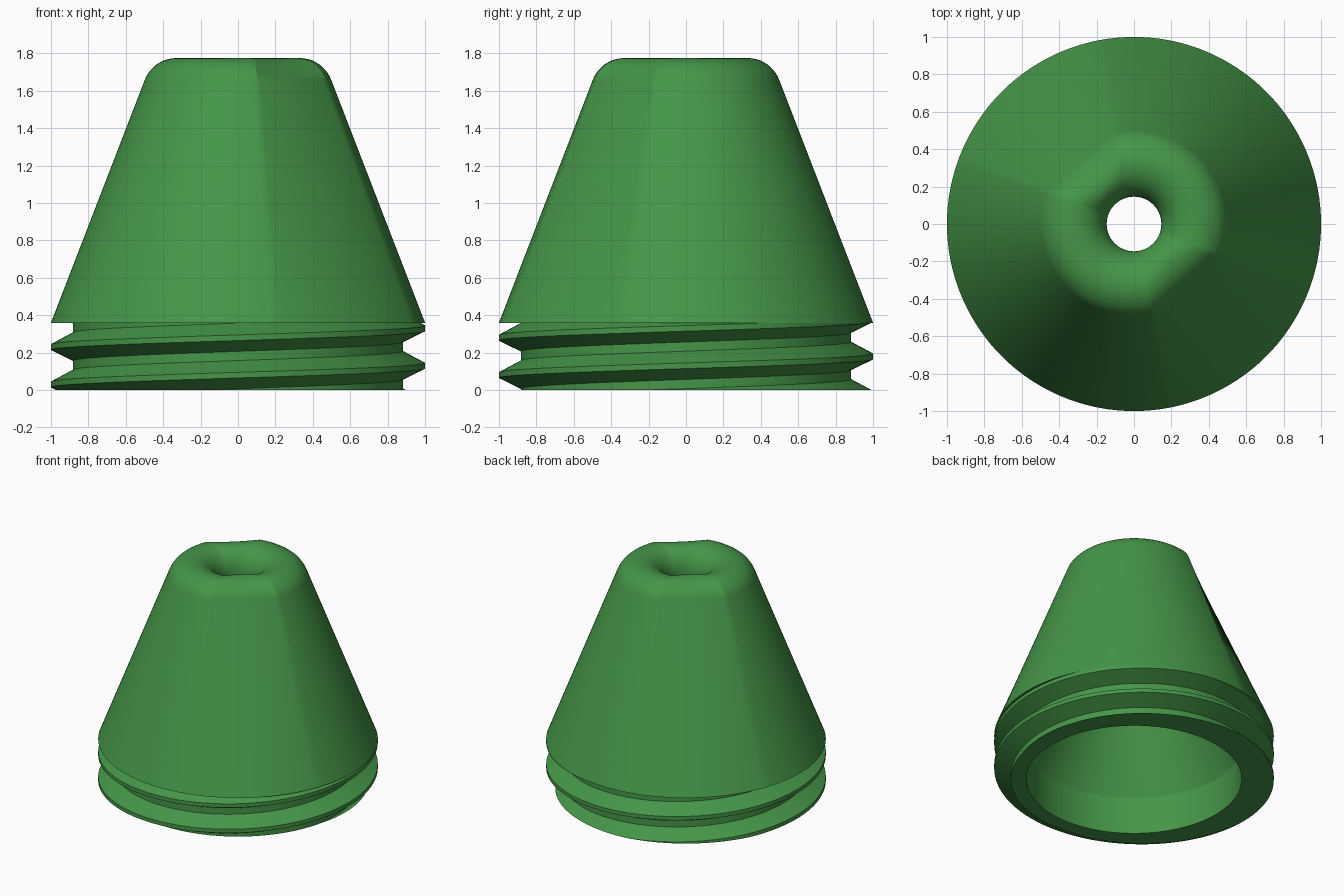
import bpy, bmesh, math

if "Cube" in bpy.data.objects:
    bpy.data.objects.remove(bpy.data.objects["Cube"])

SEG = 180            # steps around the axis
PITCH = 0.2          # rise of the thread per turn
NECK = 0.36          # height of the threaded neck
ROOT, CREST = 0.882, 1.0
BORE = 0.77          # inner radius of the neck
FLATS, HALF = (131, 311), 29   # directions and half width of the two flats
# one turn of the thread section: (height offset, radius)
TOOTH = [(-0.015, CREST), (0.015, CREST), (0.078, ROOT), (0.127, ROOT)]


def tooth_radius(d):
    """Radius of the thread at height d above a crest centre."""
    d = (d + 0.015) % PITCH - 0.015
    pts = TOOTH + [(PITCH - 0.015, CREST)]
    for (z0, r0), (z1, r1) in zip(pts, pts[1:]):
        if d <= z1:
            return r0 + (r1 - r0) * (d - z0) / (z1 - z0)
    return CREST


def flat_depth(angle):
    """How far the flats pull in the top of the cone at one angle."""
    for f in FLATS:
        d = abs(math.degrees(angle) - f)
        if d < HALF:
            return 0.5 * (1 - math.cos(math.radians(HALF)) / math.cos(math.radians(d)))
    return 0.0


def section(angle):
    """Closed (radius, height) section of the wall at one angle."""
    base = 0.13 + PITCH * angle / (2 * math.pi)
    pts = [(BORE, 0.0)]
    # helical thread, cut off flat at both ends of the neck
    for k in range(-2, 3):
        for dz, r in TOOTH:
            z = base + k * PITCH + dz
            zc = min(max(z, 0.0), NECK)
            pts.append((r if zc == z else tooth_radius(zc - base), zc))
    # cone with two flats that fade out downwards, and rounded lip into the hole
    pts.append((1.0, NECK))
    dent = flat_depth(angle)
    for i in range(25):
        a = math.radians(21.2 + (180 - 21.2) * i / 24)
        c = math.cos(a)
        r = 0.33 + (0.18 if c > 0 else 0.184) * c - dent * min(1, 1 + c)
        pts.append((r, 1.595 + 0.18 * math.sin(a)))
    # hollow inside
    pts += [(0.146, 1.55), (BORE, 0.29)]
    return pts


bm = bmesh.new()
columns = []
for s in range(SEG + 1):
    a = 2 * math.pi * s / SEG
    columns.append([bm.verts.new((r * math.cos(a), r * math.sin(a), z))
                    for r, z in section(a)])
for c0, c1 in zip(columns, columns[1:]):
    n = len(c0)
    for i in range(n):
        j = (i + 1) % n
        bm.faces.new((c0[i], c1[i], c1[j], c0[j]))
bmesh.ops.remove_doubles(bm, verts=bm.verts, dist=0.0002)
bmesh.ops.dissolve_degenerate(bm, dist=0.0001, edges=bm.edges)
bmesh.ops.recalc_face_normals(bm, faces=bm.faces)

mesh = bpy.data.meshes.new("threaded_nozzle_cap")
bm.to_mesh(mesh)
bm.free()
cap = bpy.data.objects.new("threaded_nozzle_cap", mesh)
bpy.context.collection.objects.link(cap)

green = bpy.data.materials.new("green")
green.diffuse_color = (0.06, 0.305, 0.065, 1)
green.use_nodes = True
green.node_tree.nodes["Principled BSDF"].inputs["Base Color"].default_value = green.diffuse_color
mesh.materials.append(green)

bpy.context.view_layer.objects.active = cap
cap.select_set(True)
bpy.ops.object.shade_smooth_by_angle(angle=math.radians(20))
